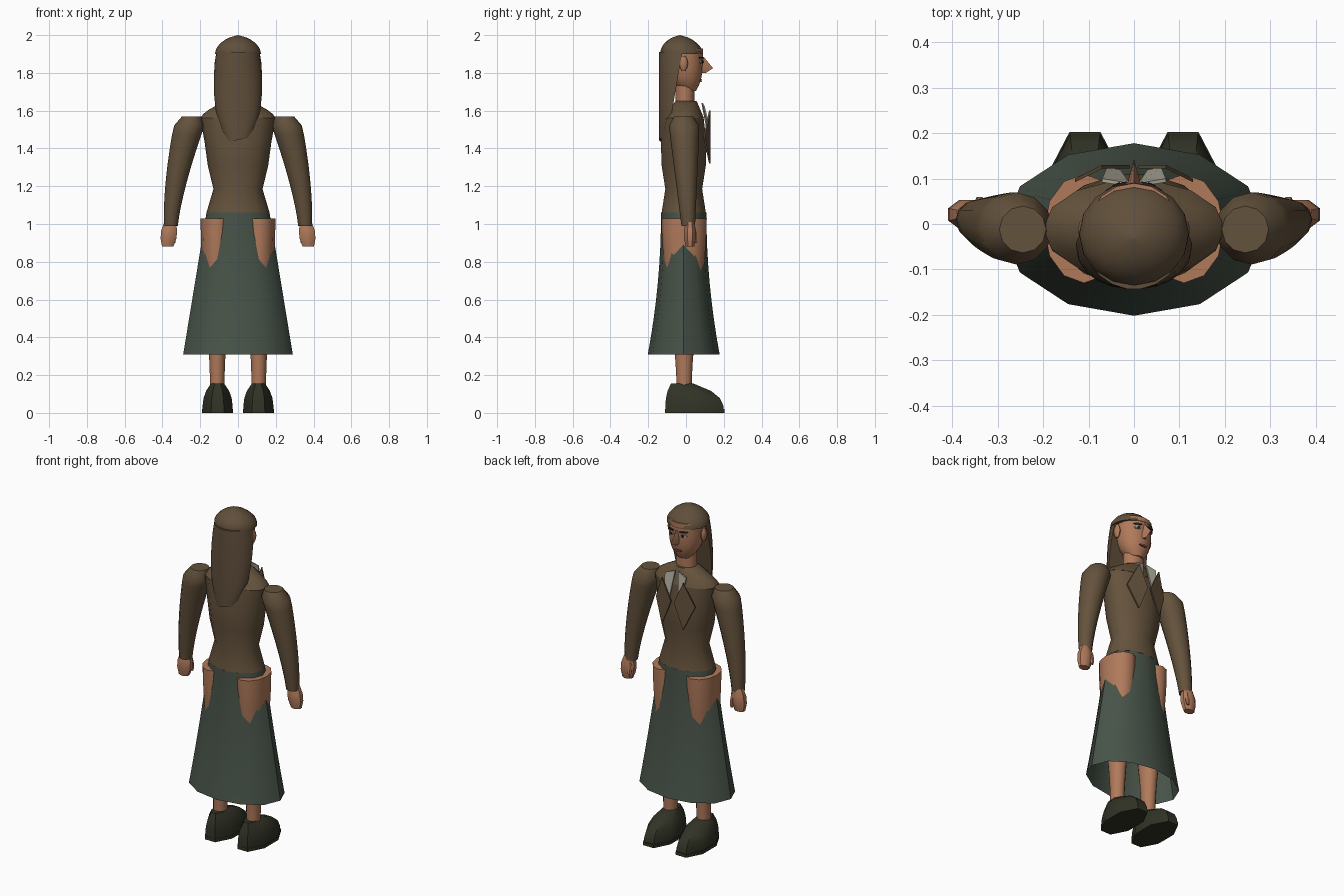
import bpy
import bmesh
from math import cos, sin, pi, sqrt, radians

cube = bpy.data.objects.get("Cube")
if cube:
    bpy.data.objects.remove(cube, do_unlink=True)


def material(name, red, green, blue):
    linear = [((c / 255 + 0.055) / 1.055) ** 2.4 for c in (red, green, blue)] + [1]
    mat = bpy.data.materials.new(name)
    mat.use_nodes = True
    mat.diffuse_color = linear
    shader = mat.node_tree.nodes["Principled BSDF"]
    shader.inputs["Base Color"].default_value = linear
    return mat


jacket_cloth = material("brown cloth", 100, 82, 60)
hair_brown = material("brown hair", 96, 79, 59)
skin = material("skin", 176, 122, 91)
skirt_cloth = material("grey green cloth", 71, 83, 72)
leather = material("dark leather", 50, 51, 38)
pale_cloth = material("pale shirt", 168, 164, 150)
dark = material("dark detail", 38, 34, 30)
lip_red = material("lips", 128, 72, 58)


def loft(name, mat, rings, caps=True, angle=42):
    """Skin a stack of closed rings of points."""
    bm = bmesh.new()
    loops = [[bm.verts.new(point) for point in ring] for ring in rings]
    for low, high in zip(loops, loops[1:]):
        for i in range(len(low)):
            bm.faces.new((low[i - 1], low[i], high[i], high[i - 1]))
    if caps:
        bm.faces.new(loops[0])
        bm.faces.new(loops[-1])
    bmesh.ops.recalc_face_normals(bm, faces=bm.faces)
    mesh = bpy.data.meshes.new(name)
    bm.to_mesh(mesh)
    bm.free()
    mesh.materials.append(mat)
    mesh.shade_smooth()
    mesh.set_sharp_from_angle(angle=radians(angle))
    obj = bpy.data.objects.new(name, mesh)
    bpy.context.collection.objects.link(obj)
    return obj


def stack(name, mat, bottom, top, shape, steps=8, sides=12, side=1,
          caps=True, blunt=False, half=False):
    """Ovals from bottom to top; shape(t) gives centre x, centre y, half width, half depth."""
    turn = pi / sides if blunt else 0
    if half:
        angles = [pi + pi * i / (sides - 1) for i in range(sides)]
    else:
        angles = [2 * pi * i / sides + turn for i in range(sides)]
    rings = []
    for step in range(steps + 1):
        t = step / steps
        x, y, width, depth = shape(t)
        z = bottom + (top - bottom) * t
        rings.append([(side * (x + width * cos(a) / cos(turn)),
                       y + depth * sin(a) / cos(turn), z) for a in angles])
    return loft(name, mat, rings, caps)


def along(t, values):
    """Read a value from evenly spaced stations."""
    place = t * (len(values) - 1)
    i = min(int(place), len(values) - 2)
    return values[i] + (values[i + 1] - values[i]) * (place - i)


def plate(name, mat, points, side=1):
    """Thin sheet facing the way the figure looks."""
    front = [(side * x, y, z) for x, y, z in points]
    back = [(x, y - 0.008, z) for x, y, z in front]
    loft(name, mat, [back, front], angle=20)


def lens(name, mat, x, z, width, height, lift=0, side=1):
    """Oval plate that follows the curve of the face."""
    points = []
    for i in range(8):
        px = x + width * cos(i * pi / 4)
        py = 0.095 * sqrt(1 - (px / 0.1) ** 2) + lift
        points.append((px, py, z + height * sin(i * pi / 4)))
    plate(name, mat, points, side)


def torso_shape(t):
    width = along(t, (.167, .13, .16, .177, .2))
    depth = along(t, (.12, .1, .12, .124, .108))
    return 0, -.012, width, depth


def shoulder_shape(t):
    return 0, -.01 * (1 - t), .2 - .13 * t ** 1.5, .108 - .05 * t


def skirt_shape(t):
    return 0, -.012, .29 - .123 * t, .12 + .07 * (1 - t) ** 2


def head_shape(t):
    jaw = (1 - t) ** 4
    width = .1 - .06 * jaw
    return 0, .02 * jaw - .005, width, .95 * width


def cap_shape(t):
    dome = .01 + (1 - t * t) ** .7
    return 0, -.022 - .01 * t, .12 * dome, .112 * dome


def fall_shape(t):
    width = .13 - .065 * (1 - t) ** 4 - .015 * t ** 6
    return 0, .08 * t - .1, width, .044 + .08 * t


def sleeve_shape(t):
    radius = (.036 + .05 * t) * (1 - .4 * t ** 30)
    return .355 - .11 * t ** 1.5, .012 - .024 * t, radius, radius


def hand_shape(t):
    palm = .03 + .014 * sin(pi * t)
    return .372 - .012 * t, .021, palm, .75 * palm


def thumb_shape(t):
    radius = .008 + .005 * sin(pi * t)
    return .34, .052 - .01 * t, radius, radius


def ear_shape(t):
    lobe = .4 + .6 * sin(pi * t)
    return .109, -.013, .015 * lobe, .024 * lobe


def leg_shape(t):
    swell = t * t * (3 - 2 * t)
    return .11, -.01, .038 + .05 * swell, .04 + .08 * swell


def shoe_shape(t):
    slope = t ** 3
    return .108, .045 - .065 * slope, .08 - .045 * slope, .155 - .095 * slope


# Clothing on the trunk
stack("jacket", jacket_cloth, 1.06, 1.56, torso_shape, steps=4, sides=14)
stack("jacket_shoulders", jacket_cloth, 1.56, 1.65, shoulder_shape, steps=4, sides=14)
stack("skirt", skirt_cloth, .31, 1.06, skirt_shape, caps=False)

# Head, neck and hair
stack("neck", skin, 1.58, 1.76, lambda t: (0, -.005, .06, .05), steps=1)
stack("head", skin, 1.705, 1.93, head_shape, sides=16)
stack("hair_cap", hair_brown, 1.9, 2, cap_shape, sides=16)
hair_fall = stack("hair_fall", hair_brown, 1.445, 1.91, fall_shape, half=True)
for vert in hair_fall.data.vertices:
    if vert.co.z < 1.45:
        vert.co.z += vert.co.x / 5

# Nose and mouth
loft("nose", skin, [[(-w, .08, z), (w, .08, z), (0, y, z)] for z, w, y in
                    ((1.8, .012, .105), (1.825, .017, .143), (1.885, .01, .094))])
lens("mouth", lip_red, 0, 1.76, .026, .007, lift=-.011)

for side, label in ((1, "left_"), (-1, "right_")):
    # Face details
    lens(label + "eye", pale_cloth, .04, 1.858, .018, .009, side=side)
    lens(label + "iris", dark, .039, 1.858, .008, .008, lift=.002, side=side)
    lens(label + "eyebrow", dark, .04, 1.88, .023, .005, side=side)
    stack(label + "ear", skin, 1.81, 1.89, ear_shape, steps=4, sides=8, side=side)

    # Shirt front and lapels
    plate(label + "shirt_front", pale_cloth, [
        (.01, .09, 1.64), (.07, .1, 1.62), (.06, .125, 1.52), (.03, .12, 1.48)], side)
    plate(label + "lapel", jacket_cloth, [
        (.07, .13, 1.6), (.01, .13, 1.47), (.07, .13, 1.32), (.13, .1, 1.46)], side)

    # Arms
    stack(label + "sleeve", jacket_cloth, .99, 1.57, sleeve_shape, steps=12, side=side)
    stack(label + "hand", skin, .88, 1.01, hand_shape, steps=3, sides=8,
          side=side, blunt=True)
    stack(label + "thumb", skin, .9, .98, thumb_shape, steps=3, sides=6, side=side)

    # Legs, with the hips bulging through the skirt
    stack(label + "leg", skin, .12, 1.03, leg_shape, steps=12, side=side)
    stack(label + "shoe", leather, 0, .155, shoe_shape, steps=4, sides=8,
          side=side, blunt=True)
    stack(label + "sole", leather, 0, .02, lambda t: (.108, .046, .082, .157),
          steps=1, sides=8, side=side, blunt=True)
